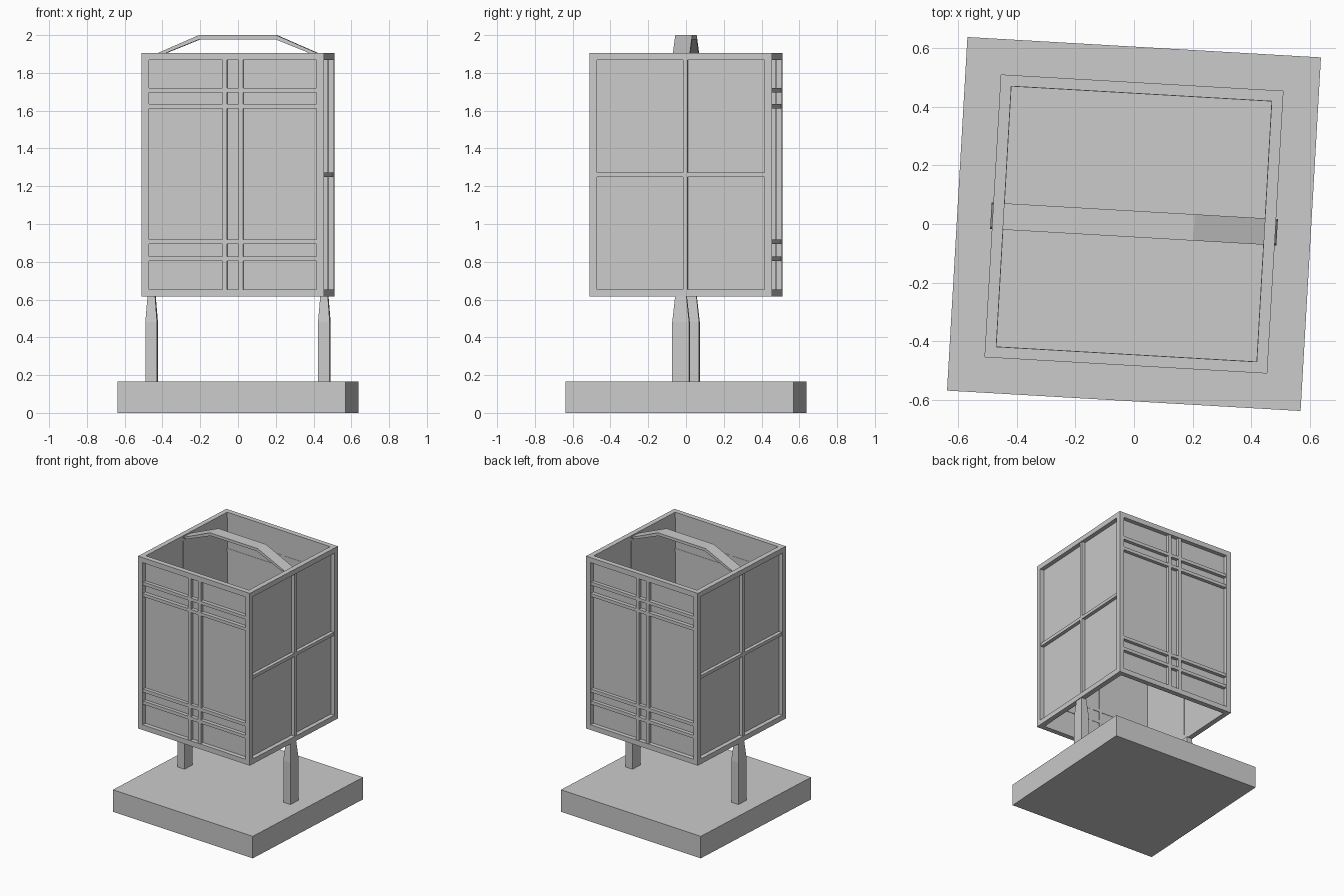
import bpy, bmesh, math
from mathutils import Matrix

if "Cube" in bpy.data.objects:
    bpy.data.objects.remove(bpy.data.objects["Cube"])

TURN = Matrix.Rotation(math.radians(-3.3), 4, 'Z')   # whole lantern is slightly turned
H, T = 0.483, 0.038          # frame half width and bar thickness
Z0, Z1 = 0.615, 1.905        # lantern bottom and top
IN = H - T                   # inner half width
MID = H - T / 2


def finish(name, bm, mat=Matrix.Identity(4)):
    bmesh.ops.recalc_face_normals(bm, faces=bm.faces)
    mesh = bpy.data.meshes.new(name)
    bm.to_mesh(mesh)
    bm.free()
    mesh.transform(TURN @ mat)
    ob = bpy.data.objects.new(name, mesh)
    bpy.context.collection.objects.link(ob)
    return ob


def box(bm, x0, x1, y0, y1, z0, z1):
    m = Matrix.Translation(((x0 + x1) / 2, (y0 + y1) / 2, (z0 + z1) / 2)) \
        @ Matrix.Diagonal((x1 - x0, y1 - y0, z1 - z0, 1))
    return bmesh.ops.create_cube(bm, size=1, matrix=m)['verts']


def spin(degrees):
    return Matrix.Rotation(math.radians(degrees), 4, 'Z')


# Base slab
bm = bmesh.new()
box(bm, -0.604, 0.604, -0.604, 0.604, 0, 0.165)
finish("base", bm)

# Legs with tapered tops
for name, deg in (("right_leg", 0), ("left_leg", 180)):
    bm = bmesh.new()
    rings = []
    for z, hx, hy in ((0.165, 0.031, 0.045), (0.48, 0.031, 0.045), (Z0 + 0.005, 0.02, 0.03)):
        rings.append([bm.verts.new((0.458 + sx * hx, sy * hy, z))
                      for sx, sy in ((-1, -1), (1, -1), (1, 1), (-1, 1))])
    for a, b in zip(rings, rings[1:]):
        for i in range(4):
            j = (i + 1) % 4
            bm.faces.new((a[i], a[j], b[j], b[i]))
    bm.faces.new(rings[0])
    bm.faces.new(rings[-1])
    finish(name, bm, spin(deg))

# Corner posts and the top and bottom square rings
bm = bmesh.new()
for sx in (-1, 1):
    for sy in (-1, 1):
        cx, cy = sx * MID, sy * MID
        box(bm, cx - T / 2, cx + T / 2, cy - T / 2, cy + T / 2, Z0, Z1)
for z in (Z0, Z1 - T):
    for s in (-MID, MID):
        box(bm, -IN, IN, s - T / 2, s + T / 2, z, z + T)
        box(bm, s - T / 2, s + T / 2, -IN, IN, z, z + T)
finish("lantern_frame", bm)


# Lattice bars and paper for one wall, modelled facing -y then turned
def wall(name, deg, xs, zs):
    w, yo, yi = 0.012, -(H - 0.006), -(IN - 0.001)
    bm = bmesh.new()
    for x in xs:
        box(bm, x - w, x + w, yo, yi, Z0 + T, Z1 - T)
    for z in zs:
        box(bm, -IN, IN, yo, yi, z - w, z + w)
    finish(name + "_lattice", bm, spin(deg))
    bm = bmesh.new()
    box(bm, -IN, IN, -0.451, -0.447, Z0 + T, Z1 - T)
    finish(name + "_paper", bm, spin(deg))


for name, deg in (("front", 0), ("back", 180)):
    wall(name, deg, (-0.043, 0.043), (0.817, 0.907, 1.623, 1.708))
for name, deg in (("right", 90), ("left", 270)):
    wall(name, deg, (0.024,), (1.26,))

# Bent strap handle
outer = [(-0.446, 1.895), (-0.205, 2.0), (0.205, 2.0), (0.446, 1.895)]
inner = [(0.405, 1.895), (0.2, 1.978), (-0.2, 1.978), (-0.405, 1.895)]
bm = bmesh.new()
sides = [[bm.verts.new((x, y, z)) for x, z in outer + inner] for y in (-0.045, 0.045)]
for i in range(8):
    j = (i + 1) % 8
    bm.faces.new((sides[0][i], sides[0][j], sides[1][j], sides[1][i]))
for s in sides:
    for i in range(3):
        bm.faces.new((s[i], s[i + 1], s[6 - i], s[7 - i]))
finish("handle", bm)
